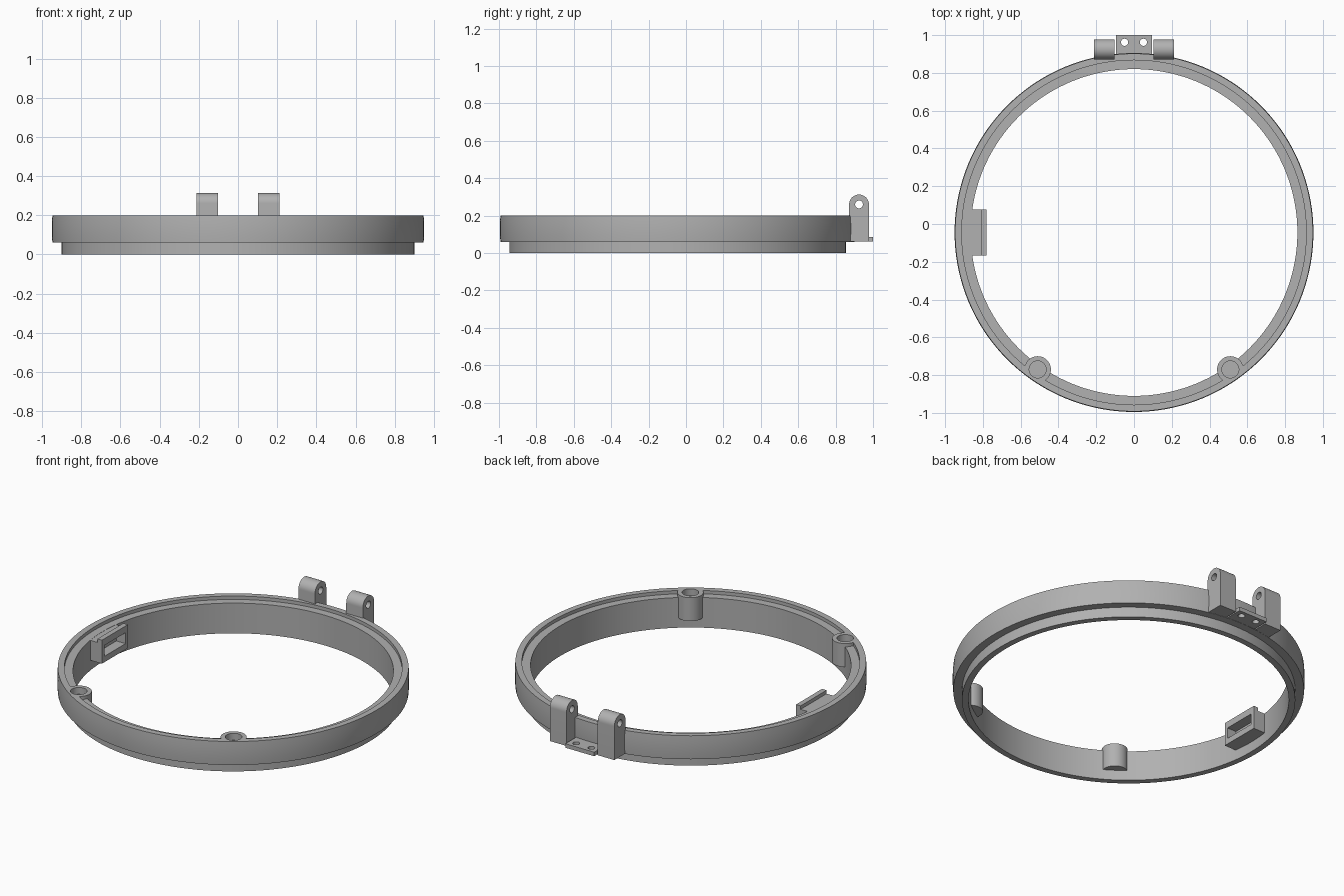
import bpy, bmesh, math
from mathutils import Matrix, Vector

old = bpy.data.objects.get("Cube")
if old:
    bpy.data.objects.remove(old, do_unlink=True)

grey = bpy.data.materials.new("plain grey")
grey.use_nodes = True
colour = (0.44, 0.44, 0.44, 1)
grey.diffuse_color = colour
grey.node_tree.nodes["Principled BSDF"].inputs["Base Color"].default_value = colour

CY = -0.045          # ring centre along y
BASE, TOP, LEDGE = 0.06, 0.2, 0.18


def finish(bm, name):
    bmesh.ops.recalc_face_normals(bm, faces=bm.faces)
    mesh = bpy.data.meshes.new(name)
    bm.to_mesh(mesh)
    bm.free()
    mesh.materials.append(grey)
    ob = bpy.data.objects.new(name, mesh)
    bpy.context.collection.objects.link(ob)
    return ob


def box(name, lo, hi):
    lo, hi = Vector(lo), Vector(hi)
    bm = bmesh.new()
    m = Matrix.Translation((lo + hi) / 2) @ Matrix.Diagonal((*(hi - lo), 1))
    bmesh.ops.create_cube(bm, size=1, matrix=m)
    return finish(bm, name)


def cylinder(name, centre, radius, depth, axis="Z", sides=48):
    bm = bmesh.new()
    m = Matrix.Translation(centre)
    if axis == "X":
        m = m @ Matrix.Rotation(math.pi / 2, 4, "Y")
    bmesh.ops.create_cone(bm, cap_ends=True, segments=sides, radius1=radius,
                          radius2=radius, depth=depth, matrix=m)
    return finish(bm, name)


def extrude_x(name, outline, x0, x1):
    bm = bmesh.new()
    face = bm.faces.new([bm.verts.new((x0, y, z)) for y, z in outline])
    new = bmesh.ops.extrude_face_region(bm, geom=[face])["geom"]
    bmesh.ops.translate(bm, vec=(x1 - x0, 0, 0),
                        verts=[v for v in new if isinstance(v, bmesh.types.BMVert)])
    return finish(bm, name)


def lathe(name, profile, steps):
    bm = bmesh.new()
    rings = []
    for i in range(steps):
        a = math.tau * i / steps
        rings.append([bm.verts.new((r * math.cos(a), CY + r * math.sin(a), z))
                      for r, z in profile])
    n = len(profile)
    for i in range(steps):
        a, b = rings[i], rings[(i + 1) % steps]
        for j in range(n):
            k = (j + 1) % n
            bm.faces.new((a[j], b[j], b[k], a[k]))
    return finish(bm, name)


def boolean(target, tool, operation="DIFFERENCE", keep=False):
    mod = target.modifiers.new("cut", "BOOLEAN")
    mod.operation, mod.solver, mod.object = operation, "EXACT", tool
    bpy.context.view_layer.objects.active = target
    bpy.ops.object.modifier_apply(modifier=mod.name)
    if not keep:
        bpy.data.objects.remove(tool, do_unlink=True)


parts = []

# Main ring: stepped foot, slightly bulged wall, recessed inner ledge
ring = lathe("ring", [(0.9, 0), (0.9, BASE), (0.947, BASE), (0.95, 0.1), (0.95, 0.16),
                      (0.947, TOP), (0.912, TOP), (0.912, LEDGE),
                      (0.865, LEDGE), (0.865, 0)], 144)
parts.append(ring)

# Two bosses inside the front, each with a blind pocket that also bites the rim
for side, sx in (("left", 1), ("right", -1)):
    x, y = sx * 0.51, -0.77
    boss = cylinder(side + "_boss", (x, y, (BASE + TOP) / 2), 0.07, TOP - BASE)
    limit = cylinder("limit", (0, CY, 0.1), 0.912, 0.5, sides=144)
    boolean(boss, limit, "INTERSECT")
    pocket = cylinder("pocket", (x, y, 0.2), 0.045, 0.08)
    boolean(boss, pocket, keep=True)
    boolean(ring, pocket)
    parts.append(boss)

# Latch housing on the right wall: raised lip and a slot in the inner face
latch = extrude_x("latch_housing", [(CY - 0.122, BASE), (CY + 0.122, BASE),
                                    (CY + 0.122, TOP), (CY - 0.122, TOP)], -0.87, -0.78)
boolean(latch, box("recess", (-0.9, CY - 0.2, LEDGE - 0.001), (-0.81, CY + 0.2, 0.3)))
boolean(latch, box("slot", (-0.84, CY - 0.1, 0.095), (-0.7, CY + 0.1, 0.16)))
parts.append(latch)

# Hinge knuckles at the back: upright blocks with round tops and a pin hole
hy, hz, hr = 0.925, 0.26, 0.053
arc = [(hy + hr * math.cos(math.pi * i / 24), hz + hr * math.sin(math.pi * i / 24))
       for i in range(25)]
for side, sx in (("left", 1), ("right", -1)):
    knuckle = extrude_x(side + "_hinge_knuckle",
                        [(hy - hr, BASE + 0.001), (hy + hr, BASE + 0.001)] + arc,
                        sx * 0.103, sx * 0.212)
    boolean(knuckle, cylinder("pin", (sx * 0.157, hy, hz), 0.021, 0.3, "X", 32))
    parts.append(knuckle)

# Small screw plate between the knuckles
plate = box("screw_plate", (-0.095, 0.87, BASE + 0.001), (0.095, 1.0, 0.085))
for sx in (1, -1):
    boolean(plate, cylinder("screw", (sx * 0.05, 0.962, 0.07), 0.019, 0.2, sides=32))
parts.append(plate)

# Smooth shading with sharp edges kept
bpy.ops.object.select_all(action="DESELECT")
for ob in parts:
    ob.select_set(True)
bpy.context.view_layer.objects.active = ring
bpy.ops.object.shade_smooth_by_angle(angle=math.radians(30))
